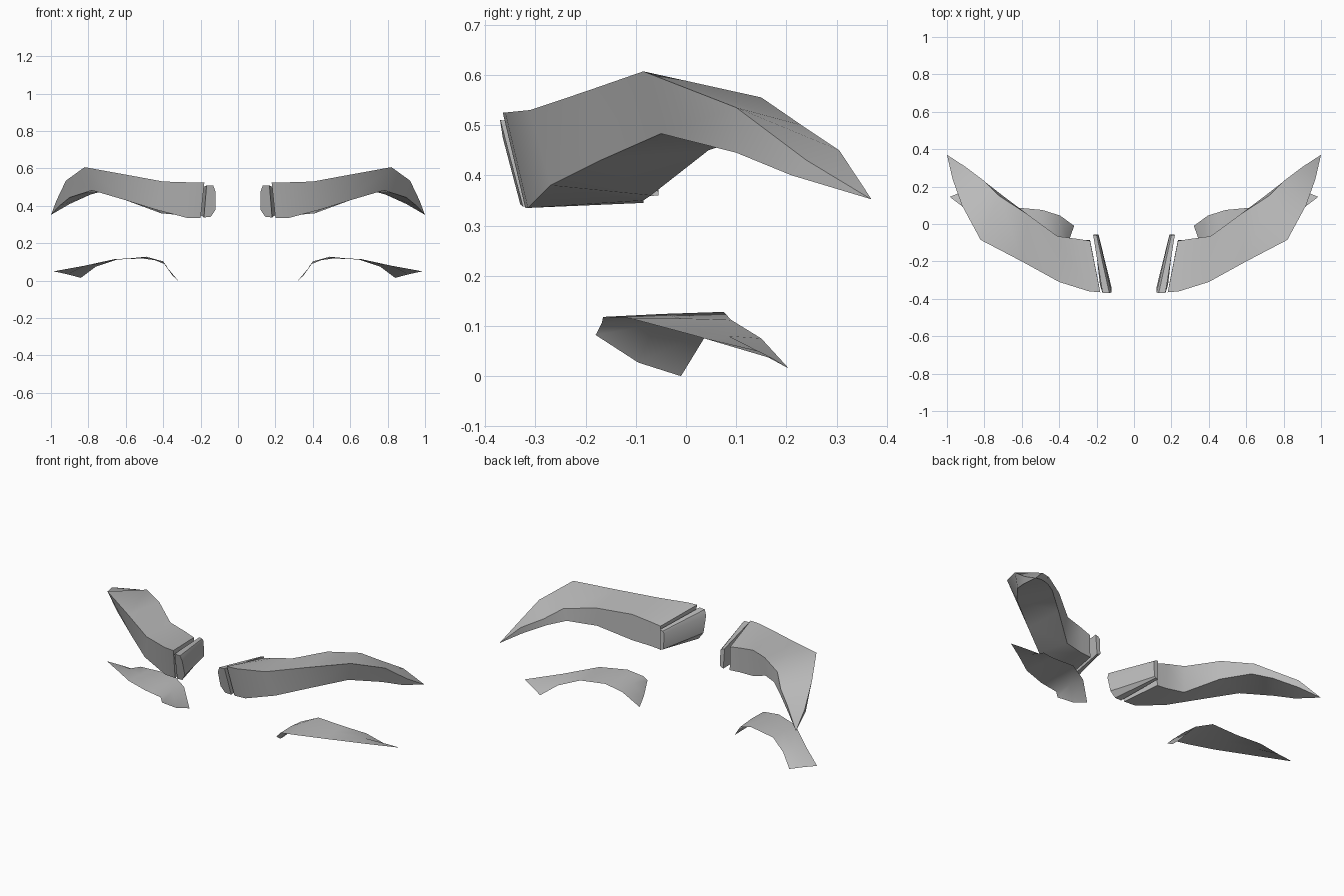
import bpy
import bmesh
from math import radians

# Remove only the default cube
default_cube = bpy.data.objects.get("Cube")
if default_cube:
    bpy.data.objects.remove(default_cube, do_unlink=True)

# One plain grey for every part
grey = bpy.data.materials.new("plain grey")
grey.use_nodes = True
grey.diffuse_color = (0.5, 0.5, 0.5, 1)
grey.node_tree.nodes["Principled BSDF"].inputs["Base Color"].default_value = grey.diffuse_color


def loft(name, sections, closed, smooth_angle):
    """Bridge matching cross-sections into a skin and mirror it to the other side."""
    bm = bmesh.new()
    rows = [[bm.verts.new(point) for point in section] for section in sections]
    count = len(rows[0])
    for near, far in zip(rows, rows[1:]):
        for i in range(count if closed else count - 1):
            j = (i + 1) % count
            bm.faces.new((near[i], far[i], far[j], near[j]))
    if closed:
        bm.faces.new(rows[0])
        bm.faces.new(rows[-1])
    bmesh.ops.remove_doubles(bm, verts=bm.verts, dist=0.0005)
    if closed:
        bmesh.ops.recalc_face_normals(bm, faces=bm.faces)
    else:
        for face in bm.faces:
            face.normal_update()
            if face.normal.z < 0:
                face.normal_flip()
    mesh = bpy.data.meshes.new(name)
    bm.to_mesh(mesh)
    bm.free()
    mesh.materials.append(grey)

    part = bpy.data.objects.new(name, mesh)
    bpy.context.collection.objects.link(part)
    bpy.ops.object.select_all(action="DESELECT")
    part.select_set(True)
    bpy.context.view_layer.objects.active = part
    bpy.ops.object.shade_smooth_by_angle(angle=radians(smooth_angle))
    mirror = part.modifiers.new("mirror", "MIRROR")
    mirror.use_axis[0] = True
    mirror.use_mirror_merge = False
    return part


# Brow: front top, back top, back bottom, front bottom of each section
brow_sections = [
    [(.18, -.365, .525), (.235, -.09, .485), (.235, -.085, .345), (.2, -.32, .335)],
    [(.24, -.36, .525), (.3, -.08, .5), (.3, -.085, .35), (.27, -.315, .335)],
    [(.4, -.31, .53), (.41, -.065, .52), (.41, -.07, .36), (.44, -.27, .38)],
    [(.6, -.2, .567), (.567, .05, .56), (.567, .045, .45), (.6, -.17, .43)],
    [(.82, -.085, .607), (.72, .15, .555), (.7, .15, .485), (.78, -.05, .483)],
    [(.92, .1, .535), (.8, .23, .5), (.79, .22, .46), (.9, .1, .445)],
    [(.97, .24, .43), (.9, .305, .45), (.9, .3, .41), (.955, .21, .4)],
]
brow_tip = (1, .37, .352)
# The skin narrows almost to a point at the outer end
brow_sections.append([tuple(t + (p - t) * .01 for p, t in zip(point, brow_tip))
                      for point in brow_sections[-1]])
loft("brow", brow_sections, True, 50)

# Tapered plate capping the inner end of the brow
loft("brow_end_plate", [
    [(.168, -.37, .51), (.218, -.06, .48), (.213, -.055, .36), (.182, -.325, .338)],
    [(.132, -.37, .508), (.2, -.06, .475), (.2, -.055, .365), (.145, -.33, .342)],
    [(.12, -.365, .475), (.19, -.06, .465), (.19, -.055, .37), (.12, -.34, .38)],
], True, 30)

# Lower lid: thin open sheet running from its front edge to its back edge
loft("lower_lid", [
    [(.385, -.18, .082), (.35, -.095, .027), (.32, -.01, 0)],
    [(.405, -.168, .105), (.4, -.06, .103), (.395, .045, .09)],
    [(.51, -.165, .118), (.5, -.045, .124), (.49, .075, .128)],
    [(.66, -.11, .115), (.655, -.01, .115), (.65, .09, .112)],
    [(.82, .02, .08), (.79, .085, .08), (.76, .15, .075)],
    [(.985, .145, .05), (.912, .175, .034), (.84, .205, .015)],
], False, 60)
